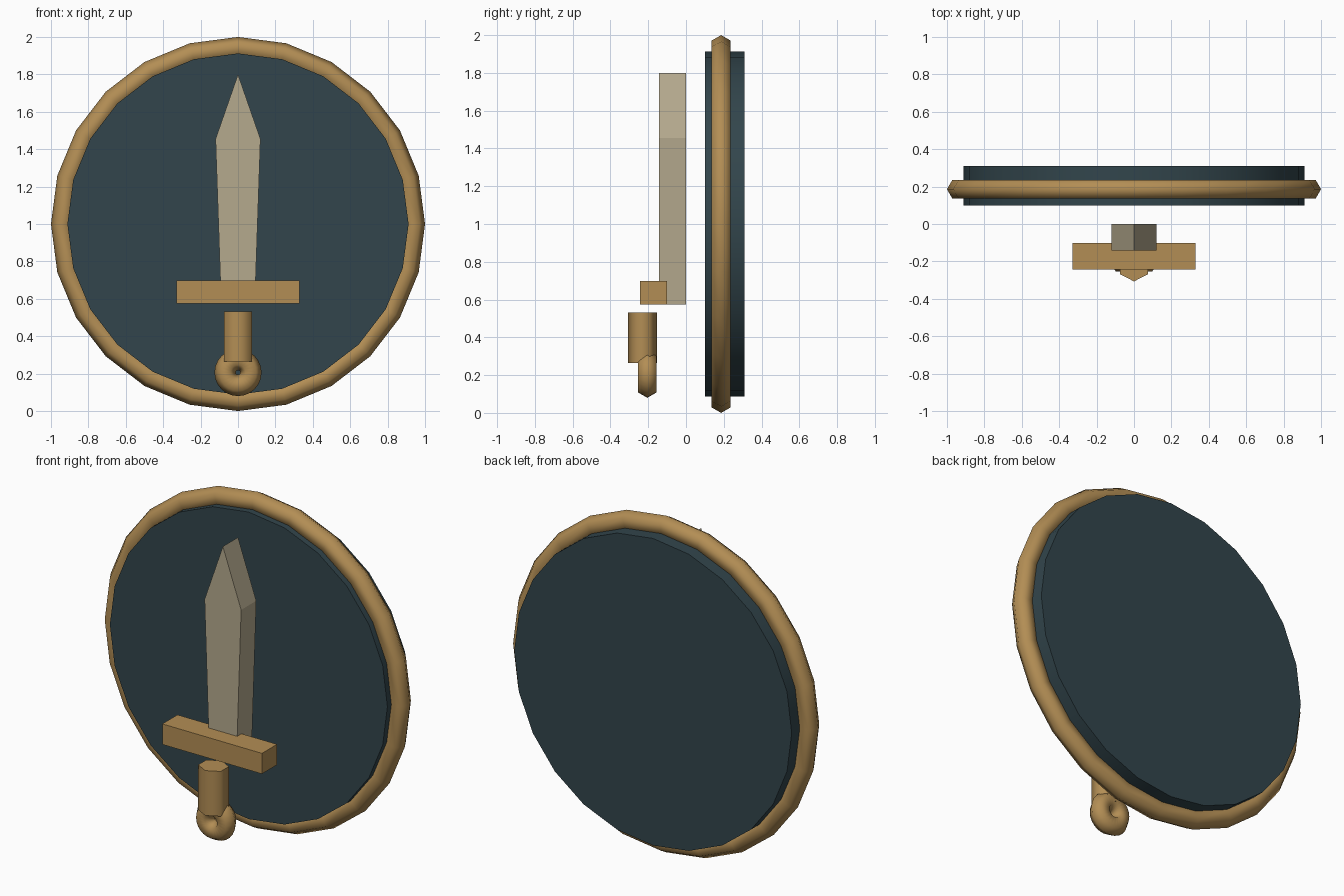
import bpy, bmesh, math
from math import pi

if "Cube" in bpy.data.objects:
    bpy.data.objects.remove(bpy.data.objects["Cube"])


def material(name, rgb):
    m = bpy.data.materials.new(name)
    m.diffuse_color = (*rgb, 1)
    m.use_nodes = True
    m.node_tree.nodes["Principled BSDF"].inputs["Base Color"].default_value = m.diffuse_color
    return m


gold = material("gold", (0.45, 0.27, 0.09))
steel = material("pale_steel", (0.46, 0.40, 0.27))
teal = material("dark_teal", (0.032, 0.060, 0.072))


def finish(name, mat):
    ob = bpy.context.object
    ob.name = name
    ob.data.materials.append(mat)
    return ob


def cylinder(name, mat, sides, radius, depth, loc, rot=(0, 0, 0), xscale=1):
    bpy.ops.mesh.primitive_cylinder_add(vertices=sides, radius=radius, depth=depth,
                                        location=loc, rotation=rot)
    ob = finish(name, mat)
    ob.scale.x = xscale
    # smooth sides, flat caps with sharp rims
    bpy.ops.object.shade_smooth_by_angle(angle=math.radians(65))
    return ob


def ring(name, mat, outer, tube, loc, segments=24):
    bpy.ops.mesh.primitive_torus_add(major_radius=outer - tube, minor_radius=tube,
                                     major_segments=segments, minor_segments=6,
                                     location=loc, rotation=(pi / 2, 0, 0))
    ob = finish(name, mat)
    bpy.ops.object.shade_smooth()
    return ob


# Shield: round board with a hexagonal-section rim
cylinder("shield_board", teal, 24, 0.912, 0.21, (0, 0.205, 1.0), (pi / 2, 0, 0))
ring("shield_rim", gold, 1.0, 0.058, (0, 0.186, 1.0))

# Sword blade: flat profile extruded through its thickness
profile = [(-0.09, 0.575), (0.09, 0.575), (0.12, 1.455), (0, 1.80), (-0.12, 1.455)]
bm = bmesh.new()
face = bm.faces.new([bm.verts.new((x, -0.142, z)) for x, z in profile])
ext = bmesh.ops.extrude_face_region(bm, geom=[face])
bmesh.ops.translate(bm, vec=(0, 0.142, 0),
                    verts=[v for v in ext["geom"] if isinstance(v, bmesh.types.BMVert)])
bmesh.ops.recalc_face_normals(bm, faces=bm.faces)
mesh = bpy.data.meshes.new("sword_blade")
bm.to_mesh(mesh)
bm.free()
mesh.materials.append(steel)
bpy.context.collection.objects.link(bpy.data.objects.new("sword_blade", mesh))

# Sword guard
bpy.ops.mesh.primitive_cube_add(size=1, location=(0, -0.172, 0.636))
finish("sword_guard", gold).scale = (0.655, 0.142, 0.122)

# Sword grip and ring pommel
cylinder("sword_grip", gold, 6, 0.077, 0.267, (0, -0.23, 0.398), xscale=1.11)
ring("sword_pommel", gold, 0.126, 0.057, (0, -0.205, 0.206))
